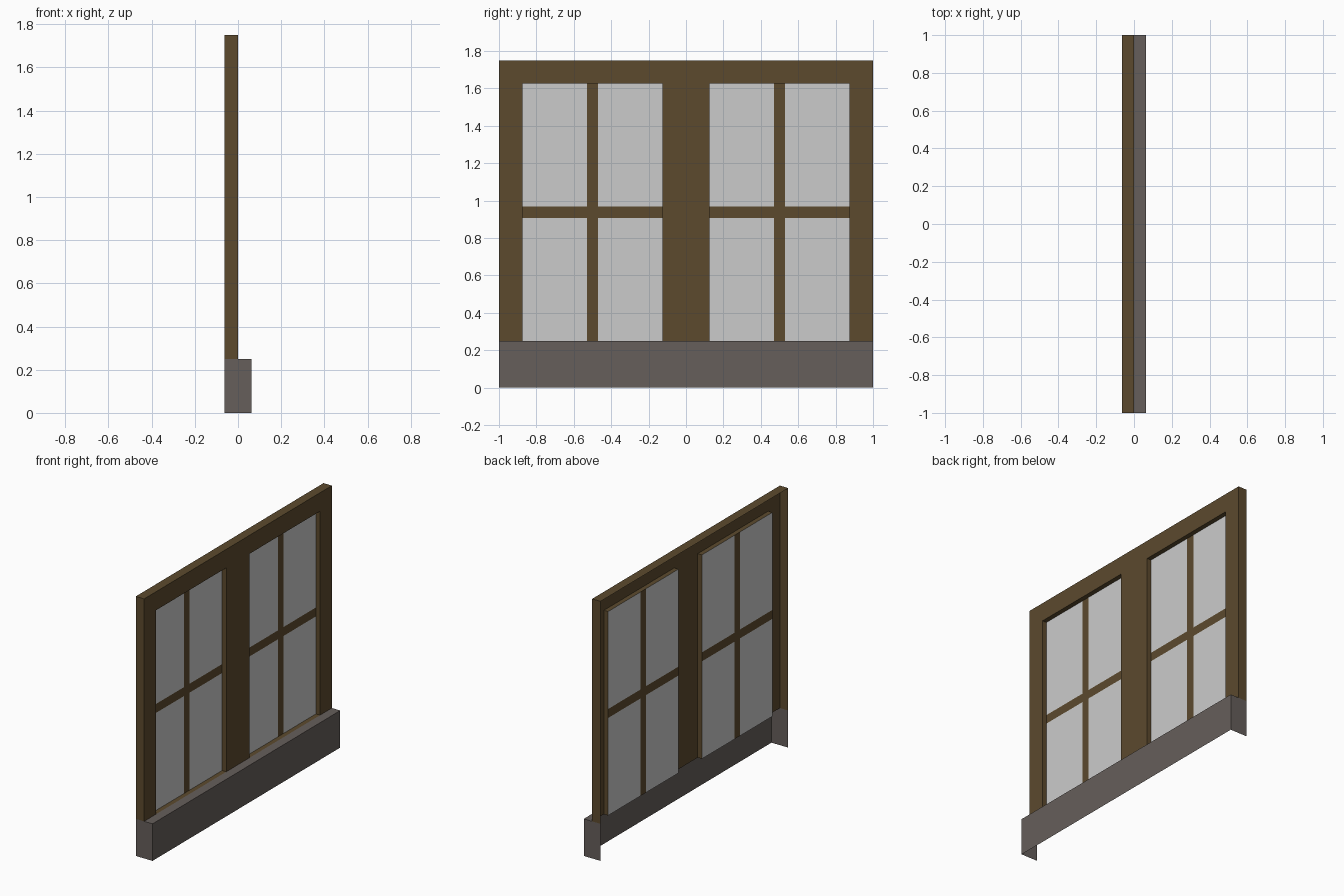
import bpy, bmesh
from mathutils import Vector

if "Cube" in bpy.data.objects:
    bpy.data.objects.remove(bpy.data.objects["Cube"])

# Main levels: the wall plane is YZ, the window faces +x and is open behind
BACK, GLASS, FACE, LEDGE = -0.0625, -0.0313, 0.0, 0.0625
SILL, HEAD, TOP = 0.25, 1.625, 1.75
IN, OUT, BAR = 0.125, 0.875, 0.03
MID_Y, MID_Z = 0.5, 0.9375


def material(name, color):
    m = bpy.data.materials.new(name)
    m.diffuse_color = (*color, 1)
    m.use_nodes = True
    m.node_tree.nodes["Principled BSDF"].inputs["Base Color"].default_value = m.diffuse_color
    return m


def panel(lo, hi, normal):
    """Axis-aligned rectangle between two corners, facing normal."""
    flat = [i for i in range(3) if normal[i]][0]
    a, b = [i for i in range(3) if i != flat]
    pts = []
    for u, v in ((lo, lo), (hi, lo), (hi, hi), (lo, hi)):
        p = list(lo)
        p[a], p[b] = u[a], v[b]
        pts.append(Vector(p))
    if (pts[1] - pts[0]).cross(pts[2] - pts[0]).dot(Vector(normal)) < 0:
        pts.reverse()
    return pts


def build(name, panels, mat=None):
    bm = bmesh.new()
    for pts in panels:
        bm.faces.new([bm.verts.new(p) for p in pts])
    bmesh.ops.remove_doubles(bm, verts=bm.verts, dist=1e-5)
    me = bpy.data.meshes.new(name)
    bm.to_mesh(me)
    bm.free()
    if mat:
        me.materials.append(mat)
    ob = bpy.data.objects.new(name, me)
    bpy.context.collection.objects.link(ob)
    return ob


def facing(x, y0, y1, z0, z1):
    return panel((x, y0, z0), (x, y1, z1), (1, 0, 0))


wood = material("dark_wood", (0.107, 0.068, 0.027))
stone = material("sill_grey", (0.133, 0.113, 0.104))

# Outer frame: front boards, outer ends and top
frame = [facing(FACE, y0, y1, SILL, HEAD)
         for y0, y1 in ((-1, -OUT), (-IN, IN), (OUT, 1))]
ys = (-1, -OUT, -IN, IN, OUT, 1)
frame += [facing(FACE, y0, y1, HEAD, TOP) for y0, y1 in zip(ys, ys[1:])]
frame.append(panel((BACK, -1, TOP), (FACE, 1, TOP), (0, 0, 1)))
for s in (-1, 1):
    frame.append(panel((BACK, s, SILL), (FACE, s, TOP), (0, s, 0)))
build("window_frame", frame, wood)

for s, side in ((-1, "left"), (1, "right")):
    y0, y1 = sorted((s * IN, s * OUT))
    c = s * MID_Y
    # Opening reveals running back to the glass
    build(f"{side}_reveal", [
        panel((GLASS, y0, SILL), (FACE, y0, HEAD), (0, 1, 0)),
        panel((GLASS, y1, SILL), (FACE, y1, HEAD), (0, -1, 0)),
        panel((GLASS, y0, HEAD), (FACE, y1, HEAD), (0, 0, -1)),
        panel((GLASS, y0, SILL), (FACE, y1, SILL), (0, 0, 1))], wood)
    # Glazing bars lie flush with the glass
    halves = ((y0, c - BAR), (c + BAR, y1))
    build(f"{side}_glazing_bars",
          [facing(GLASS, c - BAR, c + BAR, SILL, HEAD)] +
          [facing(GLASS, a, b, MID_Z - BAR, MID_Z + BAR) for a, b in halves], wood)
    # Four panes
    build(f"{side}_glass", [facing(GLASS, a, b, z0, z1) for a, b in halves
                            for z0, z1 in ((SILL, MID_Z - BAR), (MID_Z + BAR, HEAD))])

# Sill: front, ledge top and two ends, open below and behind
build("window_sill", [
    facing(LEDGE, -1, 1, 0, SILL),
    panel((FACE, -1, SILL), (LEDGE, 1, SILL), (0, 0, 1)),
    panel((BACK, -1, 0), (LEDGE, -1, SILL), (0, -1, 0)),
    panel((BACK, 1, 0), (LEDGE, 1, SILL), (0, 1, 0))], stone)
